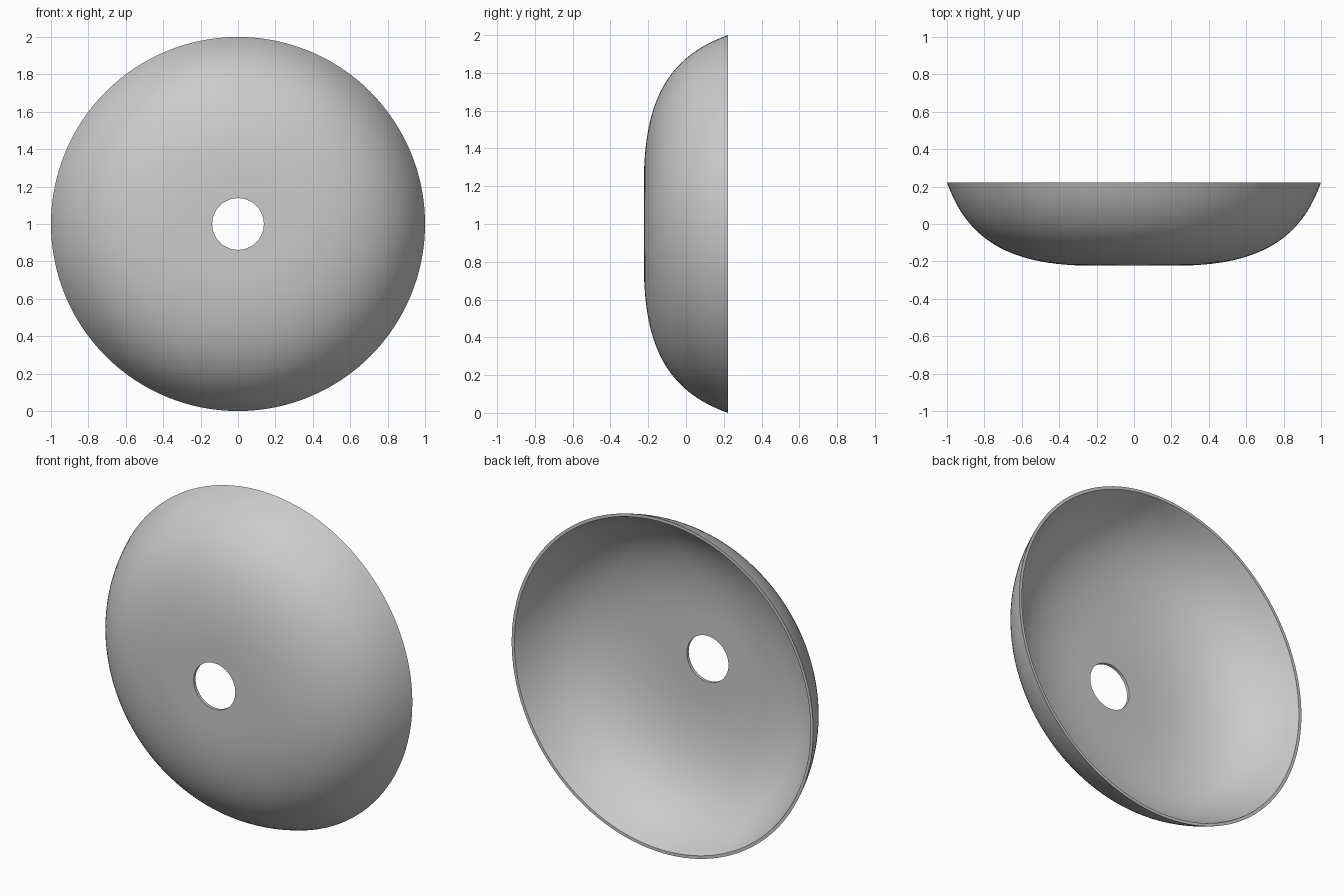
import bpy, bmesh, math
from mathutils import Vector
from mathutils.geometry import interpolate_bezier

old = bpy.data.objects.get("Cube")
if old:
    bpy.data.objects.remove(old)

THICK = 0.018
SEGMENTS = 128

# Grey material
grey = bpy.data.materials.new("satin grey")
grey.use_nodes = True
colour = (0.6, 0.6, 0.6, 1)
grey.diffuse_color = colour
grey.node_tree.nodes["Principled BSDF"].inputs["Base Color"].default_value = colour

# Outer profile (radius, depth): flat boss round the hole, then a curve to the rim
hole = Vector((0.138, -0.223))
curve = interpolate_bezier(Vector((0.22, -0.223)), Vector((0.66, -0.223)),
                           Vector((0.89, -0.09)), Vector((1, 0.223)), 32)
outer = [hole] + [Vector(p[:2]) for p in curve]

# Inner profile: offset along the normal, with a flat rim and straight hole wall
inner = []
for i, p in enumerate(outer):
    d = (outer[min(i + 1, len(outer) - 1)] - outer[max(i - 1, 0)]).normalized()
    inner.append(p + Vector((-d.y, d.x)) * THICK)
inner[0].x = hole.x
inner[-1] = outer[-1] - Vector((THICK, 0))

# Revolve the closed section around the front-to-back axis
bm = bmesh.new()
ring = [bm.verts.new((p.x, p.y, 1)) for p in outer + inner[::-1]]
edges = [bm.edges.new((a, b)) for a, b in zip(ring, ring[1:] + ring[:1])]
bmesh.ops.spin(bm, geom=ring + edges, cent=(0, 0, 1), axis=(0, 1, 0),
               angle=math.tau, steps=SEGMENTS, use_merge=True)
bmesh.ops.remove_doubles(bm, verts=bm.verts, dist=0.0001)
bmesh.ops.recalc_face_normals(bm, faces=bm.faces)
mesh = bpy.data.meshes.new("dished_shell")
bm.to_mesh(mesh)
bm.free()
mesh.materials.append(grey)

shell = bpy.data.objects.new("dished_shell", mesh)
bpy.context.collection.objects.link(shell)
bpy.ops.object.select_all(action='DESELECT')
shell.select_set(True)
bpy.context.view_layer.objects.active = shell
bpy.ops.object.shade_smooth_by_angle(angle=math.radians(35))
